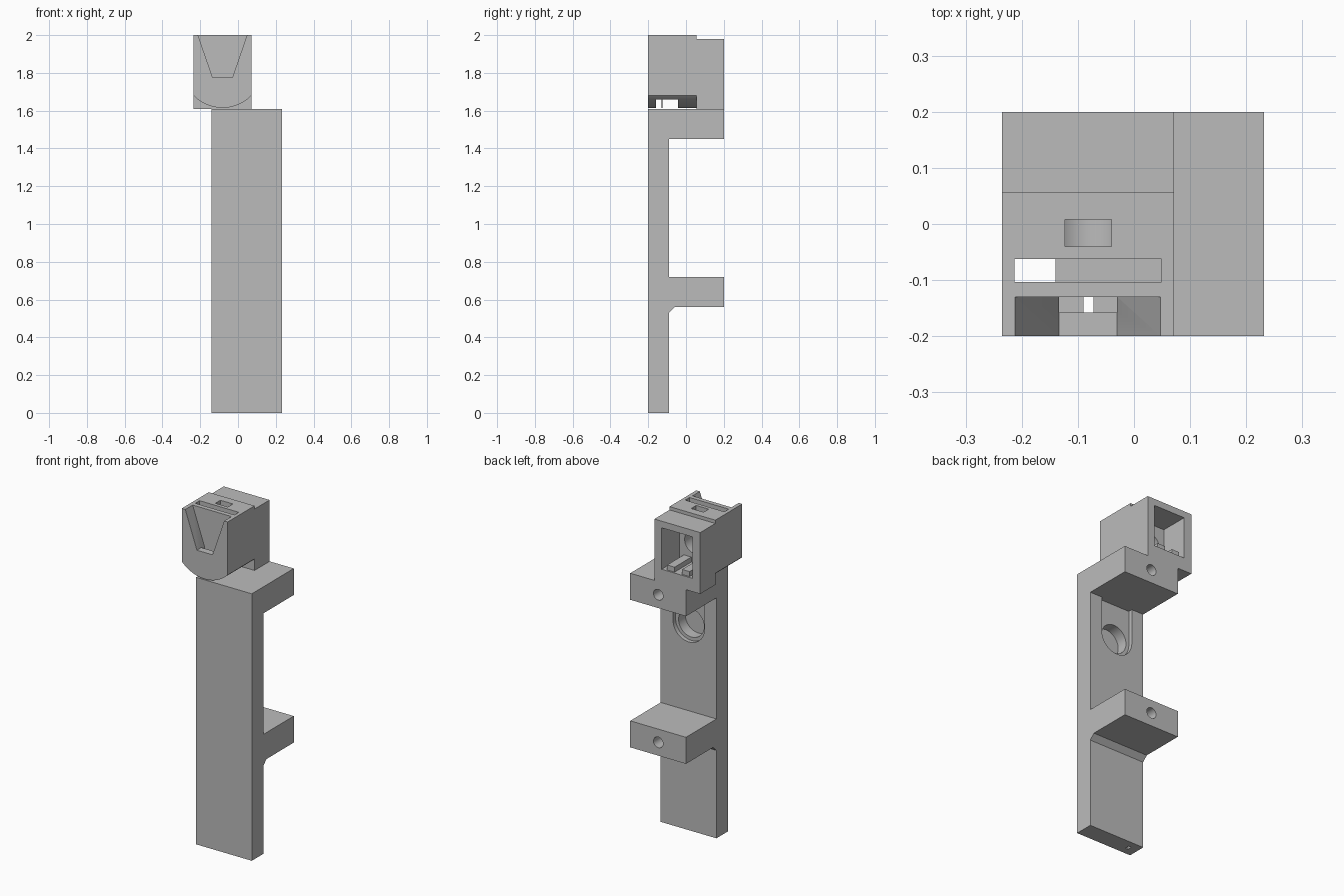
import bpy, bmesh, math
from mathutils import Matrix, Vector

cube = bpy.data.objects.get("Cube")
if cube:
    bpy.data.objects.remove(cube, do_unlink=True)

grey = bpy.data.materials.new("plain_grey")
grey.use_nodes = True
colour = (0.5, 0.5, 0.5, 1)
grey.diffuse_color = colour
grey.node_tree.nodes["Principled BSDF"].inputs["Base Color"].default_value = colour


def finish(name, bm):
    bmesh.ops.recalc_face_normals(bm, faces=bm.faces)
    mesh = bpy.data.meshes.new(name)
    bm.to_mesh(mesh)
    bm.free()
    mesh.materials.append(grey)
    obj = bpy.data.objects.new(name, mesh)
    bpy.context.collection.objects.link(obj)
    return obj


def prism(name, points, start, end, axis):
    """Extrude a flat profile along x (points are y, z) or y (points are x, z)."""
    bm = bmesh.new()
    place = (lambda a, b: (start, a, b)) if axis == "x" else (lambda a, b: (a, start, b))
    face = bm.faces.new([bm.verts.new(place(*p)) for p in points])
    made = bmesh.ops.extrude_face_region(bm, geom=[face])
    shift = Vector((end - start, 0, 0) if axis == "x" else (0, end - start, 0))
    bmesh.ops.translate(bm, vec=shift, verts=[v for v in made["geom"] if isinstance(v, bmesh.types.BMVert)])
    return finish(name, bm)


def box(name, x, y, z):
    return prism(name, [(x[0], z[0]), (x[1], z[0]), (x[1], z[1]), (x[0], z[1])], *y, "y")


def bore(name, x, z, radius, y):
    """Round hole cutter running front to back."""
    bm = bmesh.new()
    middle = Matrix.Translation((x, sum(y) / 2, z)) @ Matrix.Rotation(math.pi / 2, 4, "X")
    bmesh.ops.create_cone(bm, cap_ends=True, segments=48, radius1=radius, radius2=radius,
                          depth=y[1] - y[0], matrix=middle)
    return finish(name, bm)


def cut(part, cutters):
    for cutter in cutters:
        mod = part.modifiers.new("cut", "BOOLEAN")
        mod.operation = "DIFFERENCE"
        mod.solver = "EXACT"
        mod.object = cutter
        bpy.context.view_layer.update()
        graph = bpy.context.evaluated_depsgraph_get()
        mesh = bpy.data.meshes.new_from_object(part.evaluated_get(graph))
        part.modifiers.clear()
        part.data = mesh


def arc(cx, cz, radius, a, b, steps):
    return [(cx + radius * math.cos(math.radians(a + (b - a) * i / steps)),
             cz + radius * math.sin(math.radians(a + (b - a) * i / steps))) for i in range(steps + 1)]


# Upright with two rearward arms, as one side profile
bracket = prism("bracket_post", [
    (-0.2, 0), (-0.09, 0), (-0.09, 0.53), (-0.06, 0.56), (0.2, 0.56), (0.2, 0.72),
    (-0.09, 0.72), (-0.09, 1.45), (0.2, 1.45), (0.2, 1.61), (-0.2, 1.61)], -0.14, 0.232, "x")

# Screw holes, round-ended rear recess and the thin vertical channel
mid = 0.045
recess = [(mid + 0.105, 1.45)] + arc(mid, 1.24, 0.105, 0, -180, 32) + [(mid - 0.105, 1.45)]
post_cutters = [bore("screw_hole_cutter", mid, z, 0.032, (0.08, 0.25)) for z in (0.64, 1.53)]
post_cutters += [
    prism("recess_cutter", recess, -0.115, -0.05, "y"),
    bore("socket_cutter", mid, 1.24, 0.085, (-0.18, -0.05)),
    box("channel_cutter", (-0.09, -0.072), (-0.158, -0.13), (-0.1, 1.7)),
]
cut(bracket, post_cutters)

# Head: round-bottomed front block and square rear block
cx = -0.082
half = 0.153
radius = 0.2126
cz = 1.615 + radius
edge = math.degrees(math.acos(half / radius))
head_front = prism("head_front", [(cx - half, 2)] + arc(cx, cz, radius, 180 + edge, 360 - edge, 32)
                   + [(cx + half, 2)], -0.2, 0.056, "y")
head_back = box("head_back", (cx - half, cx + half), (0.056, 0.2), (1.61, 1.98))

# Openings: V notch, through slots, top pocket, rear chamber and bore
slot_x = (cx - 0.131, cx + 0.131)
chamber = box("chamber_cutter", (-0.185, 0.022), (0.03, 0.25), (1.69, 1.94))
lens_bore = bore("lens_bore_cutter", cx, 1.815, 0.07, (-0.08, 0.1))
notch = prism("notch_cutter", [(cx - 0.14, 2.03), (cx - 0.052, 1.775), (cx + 0.052, 1.775),
                               (cx + 0.14, 2.03)], -0.25, -0.13, "y")
front_cutters = [
    notch, chamber, lens_bore,
    box("slot_cutter", slot_x, (-0.103, -0.062), (1.5, 2.1)),
    box("lower_slot_cutter", slot_x, (-0.125, -0.042), (1.5, 1.67)),
    box("groove_cutter", slot_x, (-0.158, -0.131), (1.5, 1.67)),
    box("groove_throat_cutter", (cx - 0.052, cx + 0.052), (-0.158, -0.13), (1.6, 1.8)),
    box("pocket_cutter", (-0.123, -0.04), (-0.04, 0.008), (1.86, 2.1)),
]
cut(head_front, front_cutters)
cut(head_back, [chamber])

# Raised rails on the chamber floor
rails = [box("chamber_rail_" + side, (x - 0.025, x + 0.025), (0.03, 0.19), (1.685, 1.72))
         for side, x in (("right", cx - 0.05), ("left", cx + 0.05))]

for cutter in post_cutters + front_cutters:
    bpy.data.objects.remove(cutter, do_unlink=True)

# Smooth bores, sharp edges
bpy.ops.object.select_all(action="DESELECT")
for part in [bracket, head_front, head_back] + rails:
    part.select_set(True)
bpy.context.view_layer.objects.active = bracket
bpy.ops.object.shade_smooth_by_angle(angle=math.radians(30))
